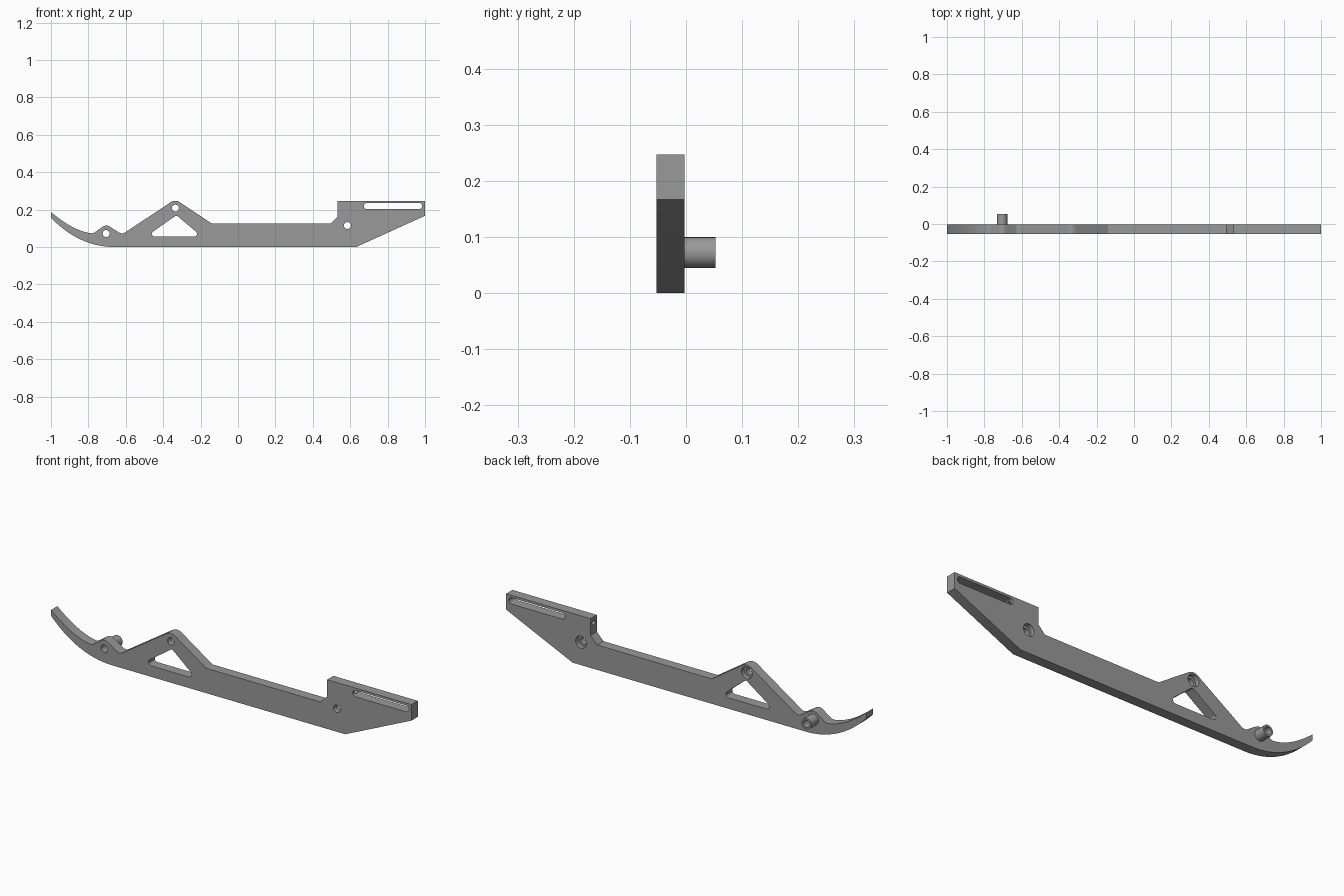
import bpy, bmesh, math
from mathutils import Vector

if "Cube" in bpy.data.objects:
    bpy.data.objects.remove(bpy.data.objects["Cube"])

FRONT, BACK = -0.053, -0.003      # plate thickness range
MID = (FRONT + BACK) / 2

grey = bpy.data.materials.new("mid grey")
grey.diffuse_color = (0.32, 0.32, 0.32, 1)
grey.use_nodes = True
grey.node_tree.nodes["Principled BSDF"].inputs["Base Color"].default_value = grey.diffuse_color


def bezier(a, b, c, n=14):
    """Points of a quadratic curve, as sharp corners."""
    a, b, c = Vector(a), Vector(b), Vector(c)
    pts = []
    for i in range(n + 1):
        t = i / n
        p = a * (1 - t) ** 2 + b * 2 * t * (1 - t) + c * t * t
        pts.append((p.x, p.y, 0))
    return pts


def rounded(corners, n=8):
    """Closed profile from (x, z, fillet radius) corners."""
    out = []
    for i, (x, z, r) in enumerate(corners):
        p = Vector((x, z))
        if r == 0:
            out.append(p)
            continue
        u = (Vector(corners[i - 1][:2]) - p).normalized()
        v = (Vector(corners[(i + 1) % len(corners)][:2]) - p).normalized()
        half = u.angle(v) / 2
        centre = p + (u + v).normalized() * (r / math.sin(half))
        d = r / math.tan(half)
        s, e = p + u * d - centre, p + v * d - centre
        for k in range(n + 1):
            q = s.lerp(e, k / n).normalized() * r
            out.append(centre + q)
    return out


def circle(x, z, r, n=32):
    return [Vector((x + r * math.cos(2 * math.pi * i / n),
                    z + r * math.sin(2 * math.pi * i / n))) for i in range(n)]


def prism(name, profile, y0, y1):
    """Extrude an x-z profile along y."""
    bm = bmesh.new()
    face = bm.faces.new([bm.verts.new((p.x, y0, p.y)) for p in profile])
    ext = bmesh.ops.extrude_face_region(bm, geom=[face])
    verts = [g for g in ext["geom"] if isinstance(g, bmesh.types.BMVert)]
    bmesh.ops.translate(bm, verts=verts, vec=(0, y1 - y0, 0))
    bmesh.ops.recalc_face_normals(bm, faces=bm.faces)
    me = bpy.data.meshes.new(name)
    bm.to_mesh(me)
    bm.free()
    ob = bpy.data.objects.new(name, me)
    me.materials.append(grey)
    bpy.context.collection.objects.link(ob)
    return ob


def activate(ob):
    bpy.ops.object.select_all(action="DESELECT")
    ob.select_set(True)
    bpy.context.view_layer.objects.active = ob


def cut(ob, cutter):
    """Subtract a cutter, then discard it."""
    cutter.hide_render = True
    activate(ob)
    mod = ob.modifiers.new("cut", "BOOLEAN")
    mod.operation, mod.solver, mod.object = "DIFFERENCE", "EXACT", cutter
    bpy.ops.object.modifier_apply(modifier=mod.name)
    bpy.data.objects.remove(cutter)


# Side plate outline: curved tip, small bump, tall peak, long bar, tail block
outline = bezier((-0.66, 0), (-0.85, 0), (-1, 0.157))
outline += bezier((-1, 0.187), (-0.89, 0.094), (-0.80, 0.076))
outline += [
    (-0.775, 0.072, 0.025), (-0.705, 0.122, 0.035), (-0.62, 0.067, 0.03),
    (-0.335, 0.256, 0.045), (-0.14, 0.125, 0), (0.495, 0.125, 0),
    (0.532, 0.163, 0), (0.532, 0.247, 0), (1, 0.247, 0),
    (1, 0.167, 0), (0.632, 0, 0)]
plate = prism("side_plate", rounded(outline), FRONT, BACK)

# Triangular window
window = [(-0.493, 0.055, 0.015), (-0.329, 0.17, 0.012), (-0.193, 0.055, 0.015)]
cut(plate, prism("window_cutter", rounded(window), -0.1, 0.1))

# Long adjustment slot in the tail
slot = [(0.673, 0.203, 0.0158), (0.985, 0.203, 0.0158),
        (0.985, 0.235, 0.0158), (0.673, 0.235, 0.0158)]
cut(plate, prism("slot_cutter", rounded(slot), -0.1, 0.1))

# Bolt holes, two of them counterbored from the back
for x, z, bored in [(-0.705, 0.072, False), (-0.335, 0.208, True), (0.585, 0.115, True)]:
    cut(plate, prism("hole_cutter", circle(x, z, 0.0185), -0.1, 0.1))
    if bored:
        cut(plate, prism("bore_cutter", circle(x, z, 0.03), BACK - 0.022, 0.1))

# Screw hole running lengthwise from the tail step into the slot
bpy.ops.mesh.primitive_cylinder_add(
    vertices=20, radius=0.012, depth=0.2,
    location=(0.6, MID, 0.219), rotation=(0, math.pi / 2, 0))
cut(plate, bpy.context.object)

# Hollow spacer boss on the back
boss = prism("spacer_boss", circle(-0.705, 0.072, 0.0275), BACK, 0.053)
cut(boss, prism("boss_cutter", circle(-0.705, 0.072, 0.0185), -0.1, 0.1))

for ob in (plate, boss):
    activate(ob)
    bpy.ops.object.shade_smooth_by_angle(angle=math.radians(30))
